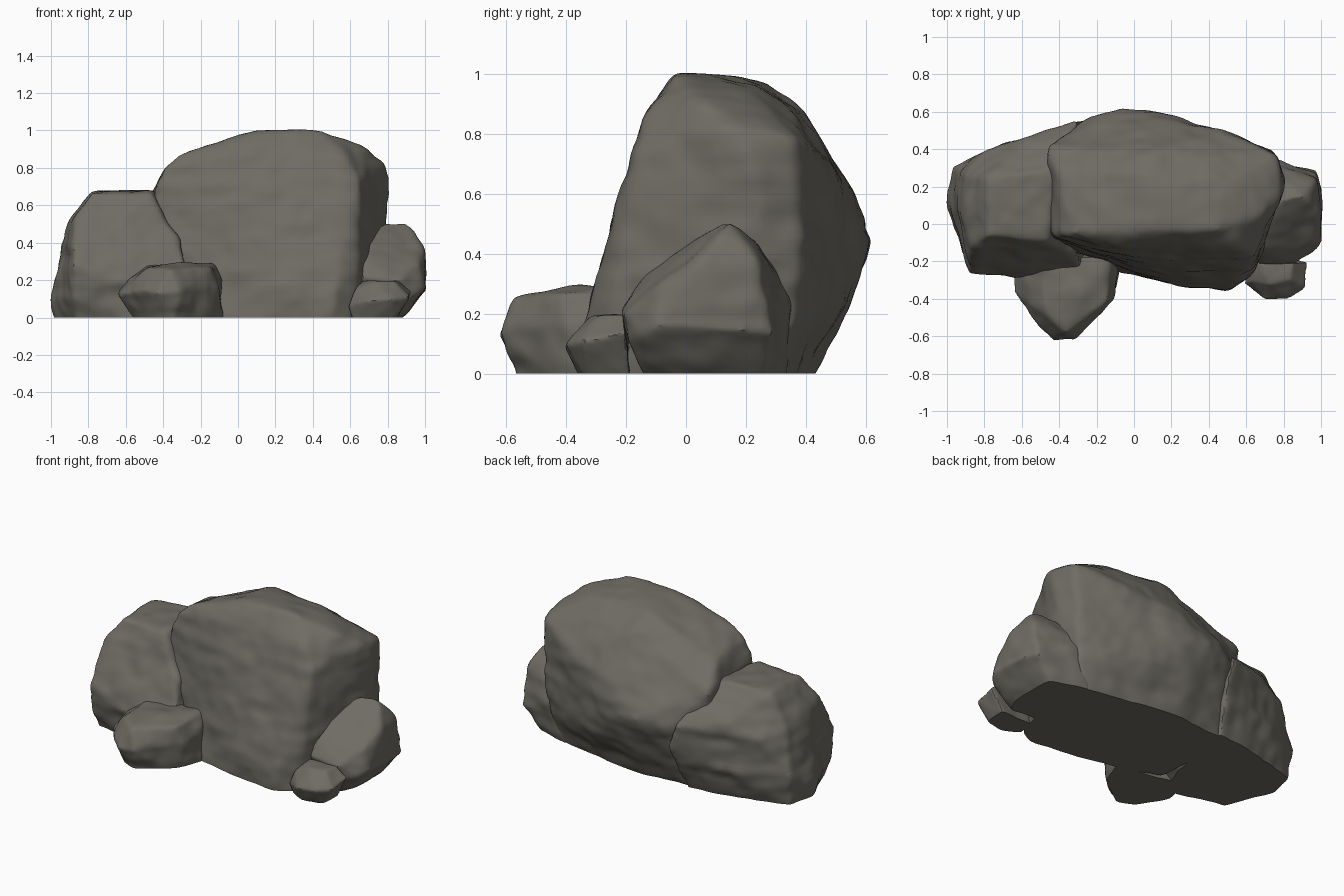
import bpy, bmesh
from mathutils import Vector, noise

stone = bpy.data.materials.new("warm grey stone")
stone.diffuse_color = (0.16, 0.15, 0.127, 1)


def boulder(name, points, voxel, rounding, rough, seed):
    """Convex block from its corner points, rounded, weathered and cut flat at the ground."""
    bm = bmesh.new()
    for p in points:
        bm.verts.new(p)
    bmesh.ops.convex_hull(bm, input=bm.verts[:])
    loose = [v for v in bm.verts if not v.link_faces]
    bmesh.ops.delete(bm, geom=loose, context='VERTS')
    me = bpy.data.meshes.new(name)
    bm.to_mesh(me)
    bm.free()
    ob = bpy.data.objects.new(name, me)
    bpy.context.collection.objects.link(ob)
    rm = ob.modifiers.new("remesh", 'REMESH')
    rm.mode = 'VOXEL'
    rm.voxel_size = voxel
    sm = ob.modifiers.new("round", 'SMOOTH')
    sm.factor = 0.5
    sm.iterations = rounding
    dg = bpy.context.evaluated_depsgraph_get()
    worn = bpy.data.meshes.new_from_object(ob.evaluated_get(dg))
    ob.modifiers.clear()
    ob.data = worn
    # weathering: broad lumps, fine chips and faint horizontal bedding
    off = Vector((seed * 7.3, seed * 3.1, seed * 5.7))
    normals = [v.normal.copy() for v in worn.vertices]
    for v, n in zip(worn.vertices, normals):
        p = v.co + off
        d = noise.noise(p * 5) + 0.5 * noise.noise(p * 12) - 0.45
        d += 0.6 * noise.noise(Vector((p.x * 3, p.y * 3, p.z * 16))) * (1 - abs(n.z))
        v.co += n * d * rough
    # flat base
    bm = bmesh.new()
    bm.from_mesh(worn)
    cut = bmesh.ops.bisect_plane(bm, geom=bm.verts[:] + bm.edges[:] + bm.faces[:],
                                 plane_co=(0, 0, 0), plane_no=(0, 0, 1), clear_inner=True)
    rim = [e for e in cut['geom_cut'] if isinstance(e, bmesh.types.BMEdge)]
    bmesh.ops.holes_fill(bm, edges=rim, sides=0)
    bm.to_mesh(worn)
    bm.free()
    worn.materials.clear()
    worn.materials.append(stone)
    for o in bpy.context.selected_objects:
        o.select_set(False)
    ob.select_set(True)
    bpy.context.view_layer.objects.active = ob
    bpy.ops.object.shade_smooth_by_angle(angle=0.6)


# tall main block, leaning back, with a full right rear corner and a ridge behind
boulder("main_boulder", [
    (-0.35, -0.18, -.06), (0.1, -0.30, -.06), (0.5, -0.35, -.06), (0.60, -0.29, -.06),
    (0.70, 0.05, -.06), (0.66, 0.30, -.06), (0.1, 0.40, -.06), (-0.4, 0.36, -.06),
    (0.3, -0.355, 0.12), (0.52, -0.36, 0.14), (0.64, -0.28, 0.14), (0.74, 0.05, 0.12),
    (0.65, -0.17, 0.75), (0.56, -0.15, 0.86), (-0.1, -0.13, 0.87), (-0.46, -0.06, 0.66),
    (-0.40, -0.07, 0.80), (-0.33, -0.05, 0.875), (-0.1, -0.05, 0.93), (0.1, -0.04, 1.005),
    (0.46, -0.04, 1.005), (0.50, 0.22, 0.96), (0.08, 0.27, 0.985), (0.70, 0.06, 0.91),
    (0.79, 0.14, 0.83), (0.81, 0.24, 0.69), (0.80, 0.26, 0.50),
    (0.77, 0.37, 0.80), (0.76, 0.385, 0.45), (0.73, 0.37, 0.16),
    (-0.42, 0.28, 0.78), (-0.47, 0.42, 0.64), (0.1, 0.38, 0.91), (0.52, 0.49, 0.70),
    (0.15, 0.57, 0.60), (-0.06, 0.635, 0.45), (0.06, 0.63, 0.44), (-0.25, 0.57, 0.42),
    (0.30, 0.52, 0.22), (0.0, 0.55, 0.22), (0.55, 0.46, 0.22)], 0.025, 5, 0.013, 1)

# broad slab leaning on the left
boulder("left_boulder", [
    (-0.98, 0.12, -.05), (-1.01, 0.10, 0.05), (-0.98, 0.02, 0.10), (-0.85, -0.18, -.05),
    (-0.89, -0.25, 0.12), (-0.89, -0.27, 0.28), (-0.5, -0.28, -.05), (-0.45, -0.30, 0.15),
    (-0.25, -0.27, 0.2), (-0.94, 0.28, -.05), (-0.97, 0.31, 0.2),
    (-0.96, 0.12, 0.26), (-0.92, 0.05, 0.5), (-0.91, 0.26, 0.48),
    (-0.88, -0.13, 0.54), (-0.78, -0.07, 0.68), (-0.46, -0.09, 0.67), (-0.30, -0.17, 0.40),
    (-0.78, 0.25, 0.68), (-0.40, 0.30, 0.69), (-0.82, 0.39, 0.4), (-0.60, 0.45, 0.5),
    (-0.30, 0.56, 0.45), (-0.25, 0.57, 0.30), (-0.75, 0.34, -.05),
    (-0.80, 0.39, 0.14), (-0.3, 0.42, -.05)], 0.022, 4, 0.015, 2)

# low flat-topped stone in front
boulder("front_stone", [
    (-0.55, -0.34, -.04), (-0.45, -0.52, -.04), (-0.34, -0.56, -.04), (-0.15, -0.42, -.04),
    (-0.08, -0.25, -.04), (-0.5, -0.15, -.04), (-0.65, -0.36, 0.12), (-0.64, -0.24, 0.14),
    (-0.52, -0.54, 0.15), (-0.43, -0.63, 0.13), (-0.31, -0.63, 0.13), (-0.16, -0.48, 0.15),
    (-0.10, -0.40, 0.16), (-0.08, -0.24, 0.22), (-0.58, -0.30, 0.21), (-0.47, -0.50, 0.27),
    (-0.36, -0.58, 0.26), (-0.14, -0.42, 0.27), (-0.12, -0.15, 0.29), (-0.50, -0.20, 0.29),
    (-0.30, -0.40, 0.30)], 0.016, 3, 0.015, 3)

# leaning wedge on the right
boulder("right_boulder", [
    (0.62, -0.12, -.04), (0.80, -0.13, -.04), (0.85, 0.0, -.04), (0.84, 0.26, -.04),
    (0.62, 0.34, -.04), (0.66, -0.22, 0.22), (0.86, -0.22, 0.2), (0.86, -0.20, 0.10),
    (0.98, -0.14, 0.13), (1.01, -0.10, 0.16), (1.01, 0.20, 0.14), (0.98, 0.29, 0.13),
    (0.66, -0.13, 0.35), (0.97, -0.10, 0.29), (1.00, 0.05, 0.38), (0.98, 0.24, 0.38),
    (0.94, 0.12, 0.48), (0.78, 0.12, 0.51), (0.90, 0.15, 0.51), (0.68, 0.05, 0.46),
    (0.78, 0.25, 0.44), (0.78, 0.35, 0.2), (0.65, 0.36, 0.3)], 0.018, 4, 0.012, 4)

# pebble at the right corner
boulder("corner_pebble", [
    (0.61, -0.31, -.03), (0.72, -0.35, -.03), (0.82, -0.33, -.03), (0.84, -0.18, -.03),
    (0.62, -0.18, -.03), (0.58, -0.32, 0.06), (0.70, -0.41, 0.09), (0.82, -0.40, 0.10),
    (0.92, -0.34, 0.11), (0.93, -0.20, 0.14), (0.62, -0.31, 0.15), (0.72, -0.33, 0.20),
    (0.84, -0.30, 0.20), (0.86, -0.2, 0.21), (0.66, -0.2, 0.2)], 0.012, 3, 0.010, 5)
